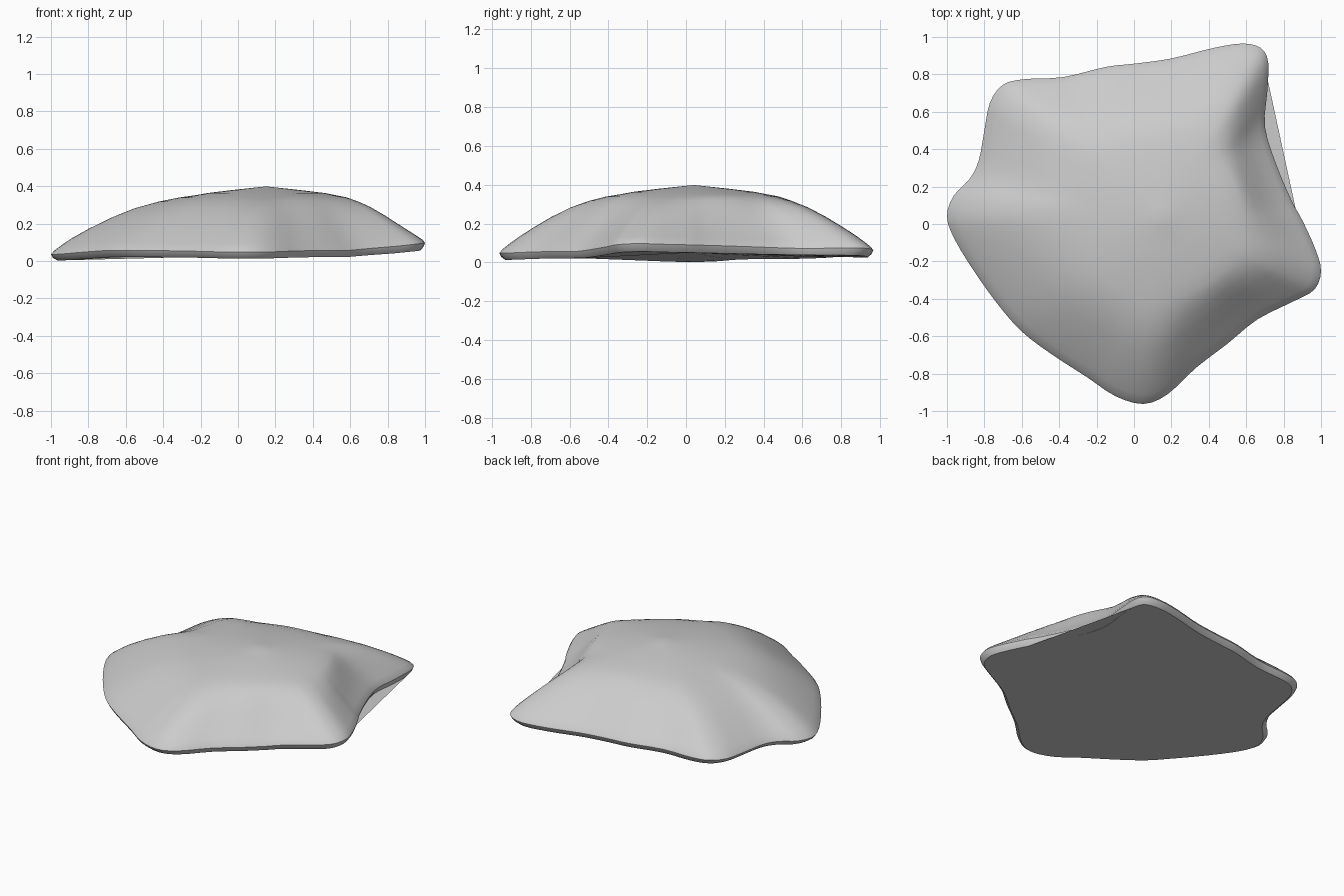
import bpy, bmesh
from mathutils import Vector

if "Cube" in bpy.data.objects:
    bpy.data.objects.remove(bpy.data.objects["Cube"])

# Outline seen from above, counter-clockwise from the right tip
OUT = [(1, -.25), (.968, -.13), (.90, .02), (.845, .12), (.76, .32), (.70, .52),
       (.712, .70), (.718, .86), (.68, .94), (.58, .965), (.42, .94), (.20, .885),
       (0, .857), (-.15, .84), (-.38, .785), (-.58, .775), (-.70, .745), (-.77, .65),
       (-.80, .50), (-.83, .34), (-.88, .24), (-.965, .15), (-1, .04), (-.96, -.08),
       (-.85, -.26), (-.72, -.44), (-.60, -.575), (-.45, -.69), (-.25, -.82),
       (-.10, -.92), (.05, -.962), (.18, -.91), (.33, -.77), (.50, -.64),
       (.66, -.51), (.86, -.41), (.965, -.35)]
# Profile from apex to underside: distance fraction, height, roundness of the ring
PROF = [(.06, .393, 1), (.2, .379, 1), (.34, .363, 1), (.40, .352, .95), (.48, .339, .8),
        (.56, .317, .55), (.65, .281, .3), (.74, .231, .14), (.83, .172, .04),
        (.90, .122, 0), (.95, .083, 0), (.985, .053, 0), (1, .032, 0),
        (.99, .014, 0), (.97, 0, 0)]
CENTRE = Vector((.15, .04))
STEPS = 3


def smooth_loop(points, steps):
    """Closed Catmull-Rom curve through the points."""
    p = [Vector(q) for q in points]
    n, res = len(p), []
    for i in range(n):
        a, b, c, d = (p[(i + k) % n] for k in (-1, 0, 1, 2))
        for s in range(steps):
            t = s / steps
            res.append(.5 * (2 * b + (c - a) * t + (2 * a - 5 * b + 4 * c - d) * t * t
                             + (3 * b - a - 3 * c + d) * t ** 3))
    return res


def base_height(q):
    """Lower edge: dips at the left tip, rises at the right tip and in the notches."""
    return (.023 + .008 * q.y - .068 * max(0, -.7 - q.x) + .11 * max(0, q.x - .6)
            + .05 * max(0, .95 - q.length))


outline = smooth_loop(OUT, STEPS)
n = len(outline)
bm = bmesh.new()
apex = bm.verts.new((CENTRE.x, CENTRE.y, .399))
rings = []
for t, z, rnd in PROF:
    ring = []
    for q in outline:
        d = q - CENTRE
        r = d.length * (1 - rnd) + .93 * rnd
        co = CENTRE + d.normalized() * r * t
        ring.append(bm.verts.new((co.x, co.y, z + base_height(q) * t ** 5)))
    rings.append(ring)

# Domed top and thin rim
for i in range(n):
    j = (i + 1) % n
    bm.faces.new((apex, rings[0][i], rings[0][j]))
    for a, b in zip(rings, rings[1:]):
        bm.faces.new((a[i], b[i], b[j], a[j]))

# Underside, bridging straight across the notch on the right
skip = range(2 * STEPS + 1, 7 * STEPS)
bm.faces.new([v for i, v in enumerate(rings[-1]) if i not in skip][::-1])

mesh = bpy.data.meshes.new("rock_mound")
bm.to_mesh(mesh)
bm.free()
obj = bpy.data.objects.new("rock_mound", mesh)
bpy.context.collection.objects.link(obj)
bpy.context.view_layer.objects.active = obj
obj.select_set(True)
bpy.ops.object.shade_smooth_by_angle(angle=.55)
